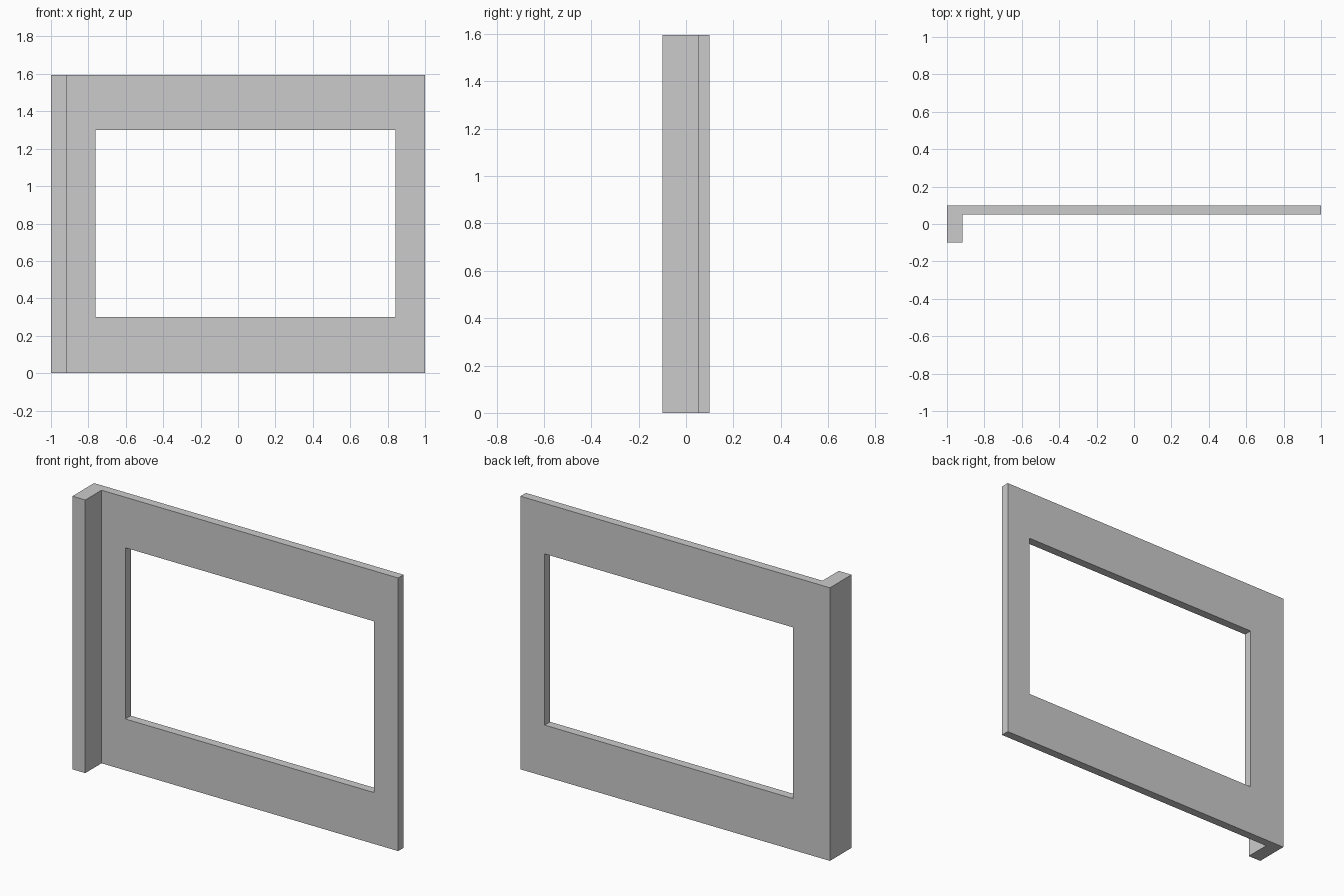
import bpy, bmesh

if "Cube" in bpy.data.objects:
    bpy.data.objects.remove(bpy.data.objects["Cube"])

HEIGHT = 1.595


def extruded(name, profile, z0, z1):
    """Extrude an xy outline (counter-clockwise) from z0 to z1."""
    bm = bmesh.new()
    base = bm.faces.new([bm.verts.new((x, y, z0)) for x, y in profile])
    top = bmesh.ops.extrude_face_region(bm, geom=[base], use_keep_orig=True)
    verts = [g for g in top["geom"] if isinstance(g, bmesh.types.BMVert)]
    bmesh.ops.translate(bm, verts=verts, vec=(0, 0, z1 - z0))
    bmesh.ops.recalc_face_normals(bm, faces=bm.faces)
    mesh = bpy.data.meshes.new(name)
    bm.to_mesh(mesh)
    bm.free()
    obj = bpy.data.objects.new(name, mesh)
    bpy.context.collection.objects.link(obj)
    return obj


# Wall panel with the return flange on its left end (L-shaped plan)
wall = extruded("window_wall", [(-1, -0.1), (-0.917, -0.1), (-0.917, 0.05),
                                (1, 0.05), (1, 0.1), (-1, 0.1)], 0, HEIGHT)

# Window opening
cutter = extruded("window_cutter", [(-0.763, 0), (0.843, 0),
                                    (0.843, 0.2), (-0.763, 0.2)], 0.3, 1.3)
cut = wall.modifiers.new("window_opening", "BOOLEAN")
cut.operation = "DIFFERENCE"
cut.solver = "EXACT"
cut.object = cutter

# Apply the cut and discard the helper
bpy.context.view_layer.objects.active = wall
wall.select_set(True)
bpy.ops.object.modifier_apply(modifier=cut.name)
bpy.data.objects.remove(cutter)
